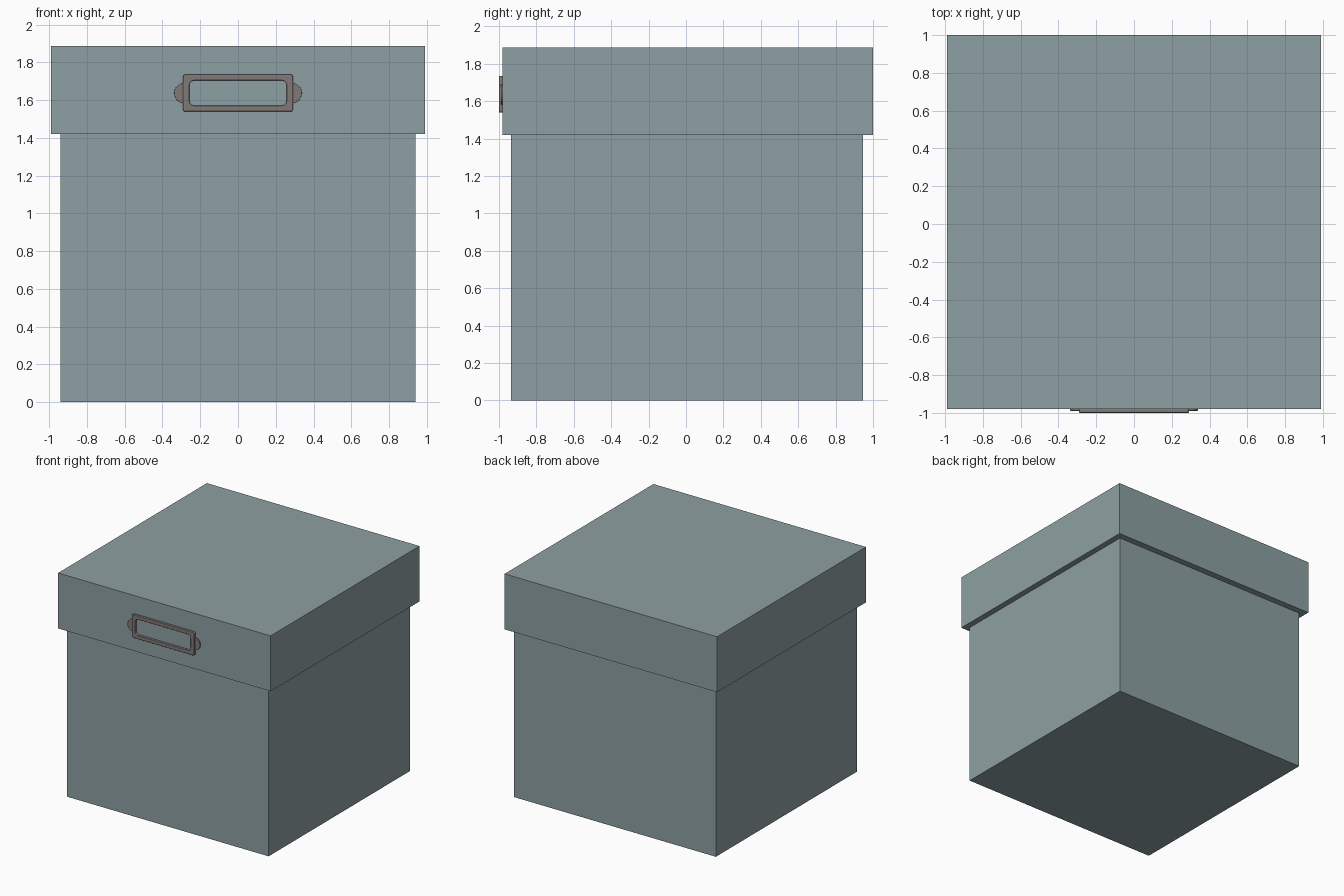
import bpy
from math import sin, cos, pi, radians

if "Cube" in bpy.data.objects:
    bpy.data.objects.remove(bpy.data.objects["Cube"])


def material(name, rgb):
    m = bpy.data.materials.new(name)
    m.diffuse_color = (*rgb, 1)
    m.use_nodes = True
    m.node_tree.nodes["Principled BSDF"].inputs["Base Color"].default_value = m.diffuse_color
    return m


card = material("card", (0.27, 0.35, 0.36))
metal = material("metal", (0.22, 0.19, 0.18))


def box(name, x, y, z):
    # box from min/max pairs
    pairs = (x, y, z)
    bpy.ops.mesh.primitive_cube_add(size=1, location=[sum(p) / 2 for p in pairs])
    ob = bpy.context.object
    ob.name = name
    ob.scale = [p[1] - p[0] for p in pairs]
    bpy.ops.object.transform_apply(location=False, rotation=False, scale=True)
    ob.data.materials.append(card)


def rounded_rect(w, h, r, n=6):
    # outline of half-width w, half-height h, corner radius r
    pts = []
    for q, (sx, sz) in enumerate(((1, 1), (-1, 1), (-1, -1), (1, -1))):
        for i in range(n + 1):
            a = (q + i / n) * pi / 2
            pts.append((sx * (w - r) + r * cos(a), sz * (h - r) + r * sin(a)))
    return pts


def plate(name, outlines, y_front, y_back, bevel):
    # flat plate facing -y, with holes where outlines nest
    cu = bpy.data.curves.new(name, 'CURVE')
    cu.dimensions = '2D'
    cu.fill_mode = 'BOTH'
    for pts in outlines:
        s = cu.splines.new('POLY')
        s.points.add(len(pts) - 1)
        for p, (u, v) in zip(s.points, pts):
            p.co = (u, v, 0, 1)
        s.use_cyclic_u = True
    cu.extrude = (y_back - y_front) / 2 - bevel
    cu.bevel_depth = bevel
    cu.offset = -bevel
    cu.bevel_resolution = 2
    ob = bpy.data.objects.new(name, cu)
    bpy.context.collection.objects.link(ob)
    ob.location = (0, (y_front + y_back) / 2, 1.637)
    ob.rotation_euler = (pi / 2, 0, 0)
    bpy.ops.object.select_all(action='DESELECT')
    ob.select_set(True)
    bpy.context.view_layer.objects.active = ob
    bpy.ops.object.convert(target='MESH')
    ob = bpy.context.object
    ob.name = name
    ob.data.materials.clear()
    ob.data.materials.append(metal)
    bpy.ops.object.shade_smooth_by_angle(angle=radians(40))


# Box body, tucked up into the lid
box("box_body", (-0.94, 0.94), (-0.935, 0.945), (0, 1.5))

# Overhanging lid
box("lid", (-0.99, 0.99), (-0.98, 1.0), (1.42, 1.887))

# Label holder frame with an open window
plate("label_frame",
      [rounded_rect(0.291, 0.098, 0.012), rounded_rect(0.258, 0.067, 0.028)],
      -1.0, -0.978, 0.004)

# Half-round fixing tabs on both sides of the frame
for side, name in ((-1, "left_tab"), (1, "right_tab")):
    arc = [-pi / 2 + pi * i / 20 for i in range(21)]
    pts = [(side * (0.284 + 0.054 * cos(a)), 0.054 * sin(a)) for a in arc]
    plate(name, [pts], -0.989, -0.978, 0.001)
